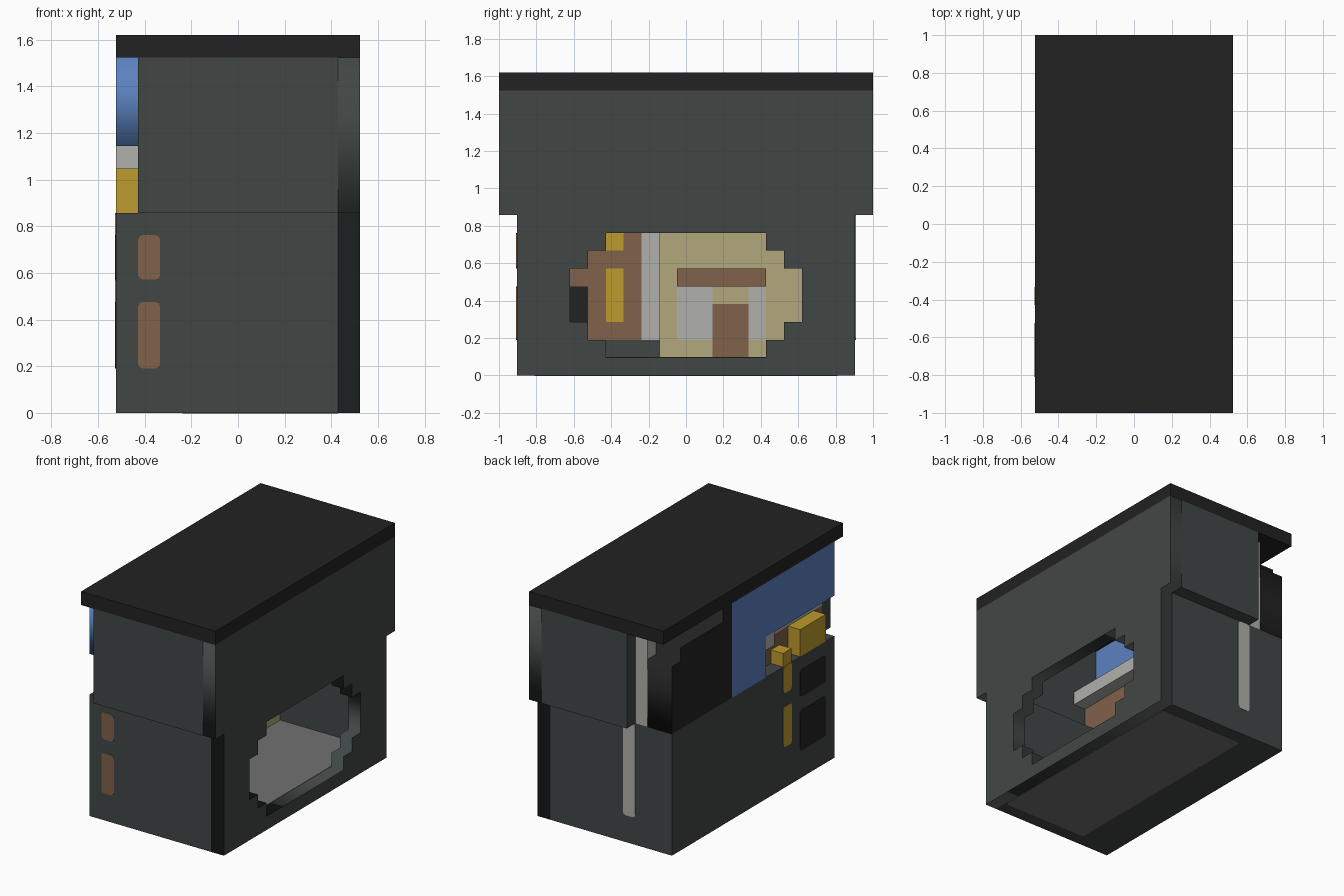
import bpy, bmesh
from math import pi
from mathutils import Vector

cube = bpy.data.objects.get("Cube")
if cube:
    bpy.data.objects.remove(cube)

U = 2 / 21      # one block
T = 0.03        # half thickness of a painted plate, in blocks


def material(name, r, g, b):
    m = bpy.data.materials.new(name)
    m.use_nodes = True
    m.diffuse_color = (r, g, b, 1)
    node = next(n for n in m.node_tree.nodes if n.type == 'BSDF_PRINCIPLED')
    node.inputs["Base Color"].default_value = (r, g, b, 1)
    return m


slate = material("slate", .053, .063, .061)
black = material("black", .016, .016, .016)
blue = material("blue", .105, .223, .521)
pale = material("pale grey", .434, .44, .407)
gold = material("gold", .508, .328, .026)
brown = material("brown", .216, .122, .069)
tan = material("tan", .445, .386, .202)
floor_grey = material("floor grey", .171, .165, .165)


def add(name, data, mat):
    data.materials.append(mat)
    ob = bpy.data.objects.new(name, data)
    bpy.context.collection.objects.link(ob)
    return ob


def box(name, mat, x, y, z, cut_axis=None):
    """Box from ranges in blocks; cut_axis clips the corners along that axis."""
    bm = bmesh.new()
    bmesh.ops.create_cube(bm, size=1)
    for v in bm.verts:
        v.co = Vector([U * ((a + b) / 2 + c * (b - a)) for (a, b), c in zip((x, y, z), v.co)])
    if cut_axis is not None:
        edges = [e for e in bm.edges
                 if abs((e.verts[0].co - e.verts[1].co).normalized()[cut_axis]) > .9]
        bmesh.ops.bevel(bm, geom=edges, offset=.22 * U, segments=2, profile=.5, affect='EDGES')
    me = bpy.data.meshes.new(name)
    bm.to_mesh(me)
    bm.free()
    return add(name, me, mat)


def plate(name, mat, axis, at, *ranges, clipped=True):
    """Thin plate lying on the plane axis = at."""
    r = list(ranges)
    r.insert(axis, (at - T, at + T))
    return box(name, mat, *r, cut_axis=axis if clipped else None)


def panel(name, mat, x, *loops):
    """Side panel from y-z outlines in blocks; later outlines are holes."""
    cu = bpy.data.curves.new(name, 'CURVE')
    cu.dimensions = '2D'
    cu.fill_mode = 'BOTH'
    cu.extrude = (x[1] - x[0]) / 2 * U
    for pts in loops:
        sp = cu.splines.new('POLY')
        sp.points.add(len(pts) - 1)
        for p, (a, b) in zip(sp.points, pts):
            p.co = (a * U, b * U, 0, 1)
        sp.use_cyclic_u = True
    ob = add(name, cu, mat)
    ob.location.x = (x[0] + x[1]) / 2 * U
    ob.rotation_euler = (pi / 2, 0, pi / 2)
    bpy.ops.object.select_all(action='DESELECT')
    ob.select_set(True)
    bpy.context.view_layer.objects.active = ob
    bpy.ops.object.convert(target='MESH')


def mirrored(half):
    return half + [(-a, b) for a, b in reversed(half)]


# Shell
box("roof_slab", black, (-5.5, 5.5), (-10.5, 10.5), (16, 17))
outline = mirrored([(9.5, 0), (9.5, 9), (10.5, 9), (10.5, 16)])
window = mirrored([(4.5, 1), (4.5, 2), (5.5, 2), (5.5, 3), (6.5, 3),
                   (6.5, 6), (5.5, 6), (5.5, 7), (4.5, 7), (4.5, 8)])
panel("window_wall", slate, (4.5, 5.5), outline, window)
box("base", slate, (-5.5, 4.5), (-9.5, 9.5), (0, 1))
box("lower_side_wall", slate, (-5.5, -4.5), (-9.5, 9.5), (1, 9))
box("lower_front_wall", slate, (-4.5, 4.5), (-9.5, -8.5), (1, 9))
box("lower_back_wall", slate, (-4.5, 4.5), (8.5, 9.5), (1, 9))
box("upper_front_wall", slate, (-4.5, 4.5), (-10.5, -9.5), (9, 16))
box("upper_back_wall", slate, (-2.5, 4.5), (9.5, 10.5), (9, 16))

# Upper side: black stepped block and blue arch
panel("black_stepped_block", black, (-5.5, -3.5),
      [(9.5, 9), (9.5, 14), (8.5, 14), (8.5, 15), (3.5, 15), (3.5, 16), (2.5, 16), (2.5, 9)])
box("black_backing", black, (-3.8, -3.5), (3.5, 8.5), (15, 16))
panel("blue_arch", blue, (-5.5, -4.5),
      [(2.5, 9), (2.5, 16), (-9.5, 16), (-9.5, 12), (-1.5, 12), (-1.5, 9)])
box("back_corner_post", pale, (-3.5, -2.5), (8.5, 9.5), (9, 16))
box("large_gold_block", gold, (-5.5, -4.5), (-8.5, -5.5), (9, 11))
box("small_gold_block", gold, (-5.5, -4.5), (-4.5, -3.5), (9, 10))
box("pale_bracket", pale, (-5.5, -4.5), (-2.5, -1.5), (11, 12))

# Inner wall
box("inner_plinth", slate, (-4.5, -3.5), (-8.5, -1.5), (1, 2))
box("inner_brown_wall", brown, (-4.5, -3.5), (-8.5, -2.5), (2, 11))
box("inner_brown_corner", brown, (-4.5, -3.5), (-9.5, -8.5), (9, 11))
box("inner_pale_column", pale, (-4.5, -3.5), (-2.5, -1.5), (2, 11))
box("inner_pale_beam", pale, (-4.5, -2.5), (-9.5, -1.5), (11, 12))
box("inner_tan_wall", tan, (-3.5, -2.5), (-1.5, 8.5), (1, 16))
box("inner_shelf", brown, (-2.5, -1.5), (-.5, 4.5), (5, 6))
for y, z, mat, name in [((-.5, 1.5), (2, 5), pale, "inner_pale_patch"),
                        ((3.5, 4.5), (2, 5), pale, "inner_pale_strip"),
                        ((1.5, 3.5), (1, 4), brown, "inner_brown_door")]:
    plate(name, mat, 0, -2.5, y, z, clipped=False)

# Slots on the side, shown inside and outside
for z_gold, z_black in [((3, 6), (2, 5)), ((7, 9), (6, 8))]:
    for face, x in [("outer", -5.5), ("inner", -3.5)]:
        clipped = face == "outer"
        plate(face + "_gold_slot", gold, 0, x, (-4.5, -3.5), z_gold, clipped=clipped)
        plate(face + "_black_slot", black, 0, x, (-8.5, -5.5), z_black, clipped=clipped)
    plate("front_brown_slot", brown, 1, -9.5, (-4.5, -3.5), z_black)
plate("back_pale_slot", pale, 1, 9.5, (-2.5, -1.5), (2, 9))

# Floor, seen from above and below
for name, z in [("underside_panel", 0), ("inner_floor", 1)]:
    plate(name, floor_grey, 2, z + T * (z == 0), (-2.5, 4.5), (-8.5, 8.5), clipped=z == 0)
bpy.data.objects["underside_panel"].location.z = -T * U
